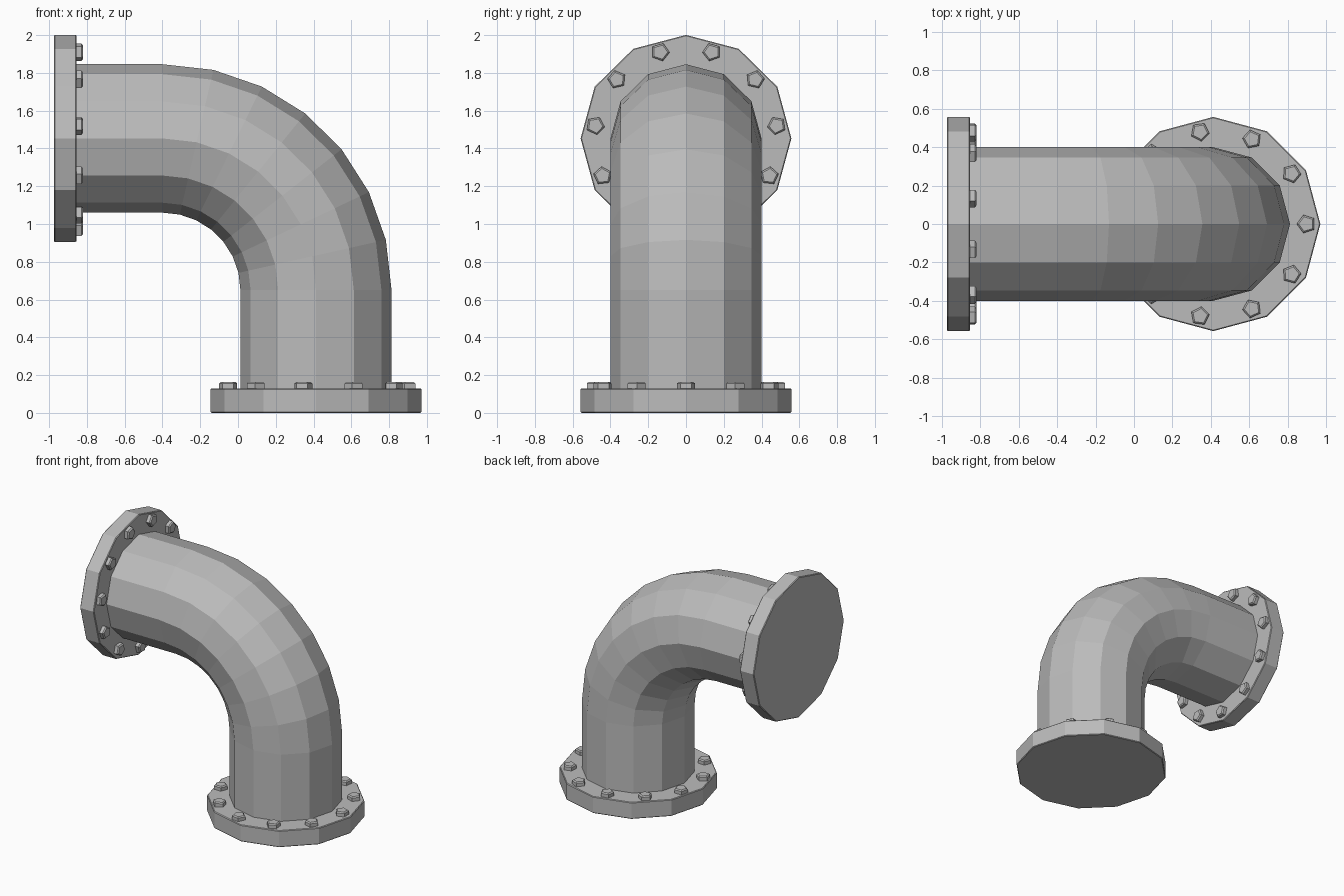
import bpy, bmesh
from math import sin, cos, pi, radians
from mathutils import Matrix, Vector

cube = bpy.data.objects.get("Cube")
if cube:
    bpy.data.objects.remove(cube)

grey = bpy.data.materials.new("pipe grey")
grey.use_nodes = True
GREY = (0.5, 0.5, 0.5, 1)
grey.diffuse_color = GREY
grey.node_tree.nodes["Principled BSDF"].inputs["Base Color"].default_value = GREY

SIDES, BOLTS, SEGMENTS = 12, 11, 7
AXIS_X = 0.413        # centre line of the upright leg
AXIS_Z = 1.453        # centre line of the level leg
SQUASH = 0.982        # the level leg is slightly flattened
PIPE_R, FLANGE_R, BOLT_RING, BOLT_R = 0.4, 0.558, 0.485, 0.05
THICK = 0.13


def finish(name, bm, matrix=Matrix()):
    bmesh.ops.recalc_face_normals(bm, faces=bm.faces[:])
    mesh = bpy.data.meshes.new(name)
    bm.to_mesh(mesh)
    bm.free()
    mesh.transform(matrix)
    mesh.materials.append(grey)
    obj = bpy.data.objects.new(name, mesh)
    bpy.context.collection.objects.link(obj)
    return obj


def prism(bm, sides, rings, turn=0, centre=(0, 0)):
    """Stack of polygon rings (radius, height), capped at both ends."""
    loops = []
    for radius, z in rings:
        loops.append([bm.verts.new((centre[0] + radius * cos(turn + 2 * pi * i / sides),
                                    centre[1] + radius * sin(turn + 2 * pi * i / sides), z))
                      for i in range(sides)])
    for low, high in zip(loops, loops[1:]):
        for i in range(sides):
            j = (i + 1) % sides
            bm.faces.new((low[i], low[j], high[j], high[i]))
    bm.faces.new(loops[0][::-1])
    bm.faces.new(loops[-1])


def flange(name, matrix, thick):
    # Disc with slightly eased rims
    ease = 0.005
    bm = bmesh.new()
    prism(bm, SIDES, [(FLANGE_R - ease, 0), (FLANGE_R, ease),
                      (FLANGE_R, thick - ease), (FLANGE_R - ease, thick)])
    finish(name, bm, matrix)
    # Ring of five-sided bolt heads, each with a point towards the pipe
    bm = bmesh.new()
    for i in range(BOLTS):
        a = 2 * pi * i / BOLTS
        prism(bm, 5, [(BOLT_R, thick - 0.01), (BOLT_R, thick + 0.026),
                      (BOLT_R - 0.01, thick + 0.034)],
              a + pi, (BOLT_RING * cos(a), BOLT_RING * sin(a)))
    finish(name + "_bolts", bm, matrix)


# Bottom flange, facing up
flange("bottom_flange", Matrix.Translation((AXIS_X, 0, 0)), THICK)

# End flange, facing +x, with its first bolt at the bottom
facing = Matrix(((0, 0, 1), (0, 1, 0), (-SQUASH, 0, 0))).to_4x4()
flange("end_flange", Matrix.Translation((-0.975, 0, AXIS_Z)) @ facing, 0.12)

# Pipe elbow: centre line stations as (centre, outward direction)
bend = Vector((-0.4, 0, 0.65))
reach_x, reach_z = AXIS_X - bend.x, AXIS_Z - bend.z
stations = [(Vector((AXIS_X, 0, THICK - 0.02)), Vector((1, 0, 0)))]
for i in range(SEGMENTS + 1):
    a = radians(90) * i / SEGMENTS
    out = Vector((cos(a), 0, sin(a) * SQUASH))
    stations.append((bend + Vector((reach_x * cos(a), 0, reach_z * sin(a))), out))
stations.append((Vector((-0.87, 0, AXIS_Z)), Vector((0, 0, SQUASH))))

bm = bmesh.new()
rings = []
for centre, out in stations:
    rings.append([bm.verts.new(centre + PIPE_R * (out * cos(2 * pi * k / SIDES)
                                                  + Vector((0, sin(2 * pi * k / SIDES), 0))))
                  for k in range(SIDES)])
for low, high in zip(rings, rings[1:]):
    for k in range(SIDES):
        n = (k + 1) % SIDES
        bm.faces.new((low[k], low[n], high[n], high[k]))
bm.faces.new(rings[0])
bm.faces.new(rings[-1])
finish("pipe_elbow", bm)
